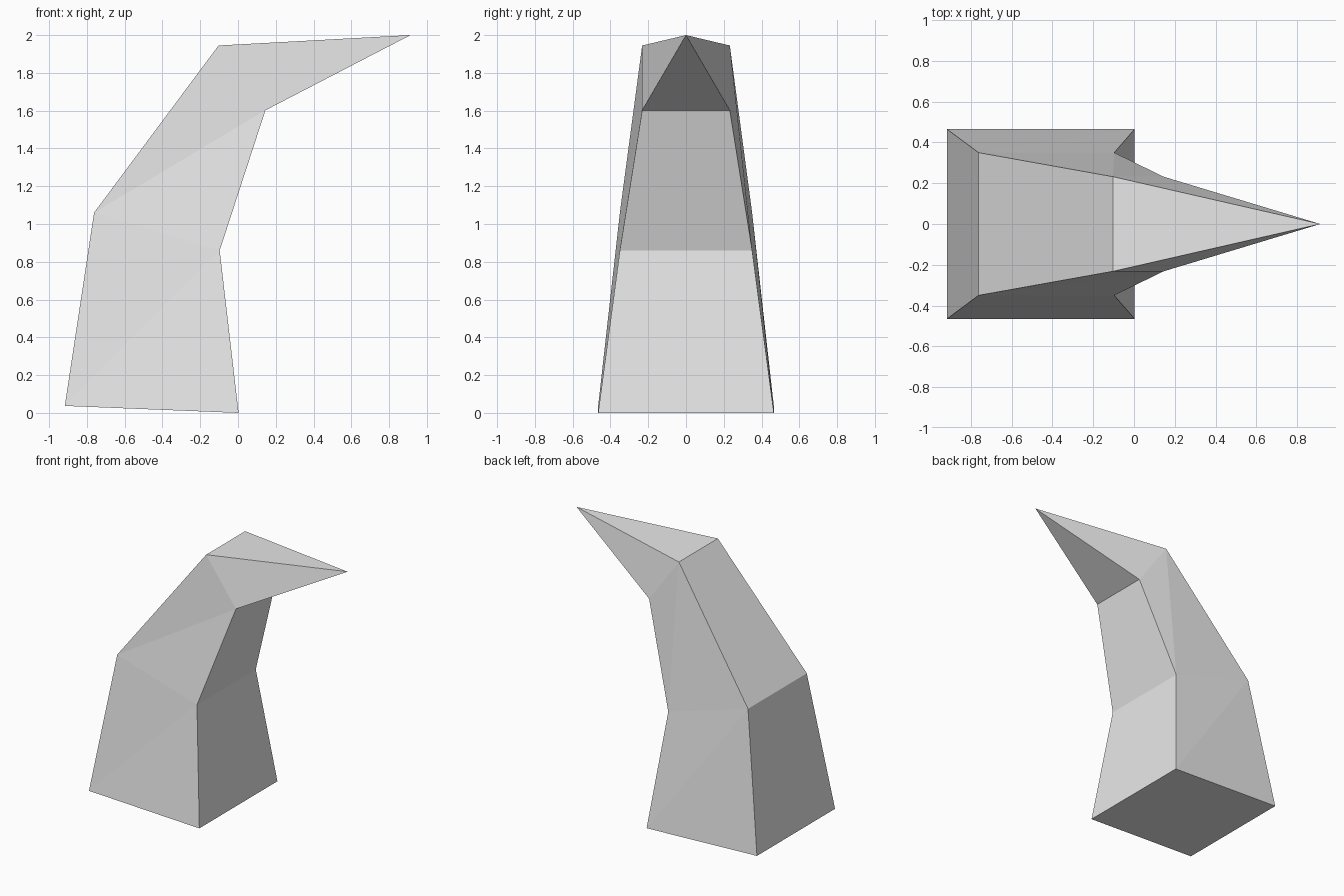
import bpy
import bmesh

default_cube = bpy.data.objects.get("Cube")
if default_cube:
    bpy.data.objects.remove(default_cube, do_unlink=True)

# Plain grey material
grey = bpy.data.materials.new("light_grey")
grey.use_nodes = True
colour = (0.8, 0.8, 0.8, 1)
grey.diffuse_color = colour
grey.node_tree.nodes["Principled BSDF"].inputs["Base Color"].default_value = colour

# Cross-sections from base to neck: outer (x, z), inner (x, z), half width
SECTIONS = [
    ((-0.917, 0.037), (0.003, 0.0), 0.465),
    ((-0.762, 1.06), (-0.097, 0.86), 0.35),
    ((-0.103, 1.945), (0.145, 1.602), 0.232),
]
TIP = (0.913, 0, 2.0)

bm = bmesh.new()


def add_ring(outer, inner, half):
    corners = ((outer, -half), (inner, -half), (inner, half), (outer, half))
    return [bm.verts.new((p[0], y, p[1])) for p, y in corners]


rings = [add_ring(*s) for s in SECTIONS]
bm.faces.new(reversed(rings[0]))

# Bent four-sided body, with the twisted sides split into triangles
for low, high in zip(rings, rings[1:]):
    for i in range(4):
        j = (i + 1) % 4
        if i % 2:
            bm.faces.new((low[i], low[j], high[j], high[i]))
        else:
            bm.faces.new((low[i], low[j], high[j]))
            bm.faces.new((low[i], high[j], high[i]))

# Pointed end
tip = bm.verts.new(TIP)
for i in range(4):
    bm.faces.new((rings[-1][i], rings[-1][(i + 1) % 4], tip))

bmesh.ops.recalc_face_normals(bm, faces=bm.faces)
mesh = bpy.data.meshes.new("curved_claw")
bm.to_mesh(mesh)
bm.free()
mesh.materials.append(grey)
claw = bpy.data.objects.new("curved_claw", mesh)
bpy.context.collection.objects.link(claw)
